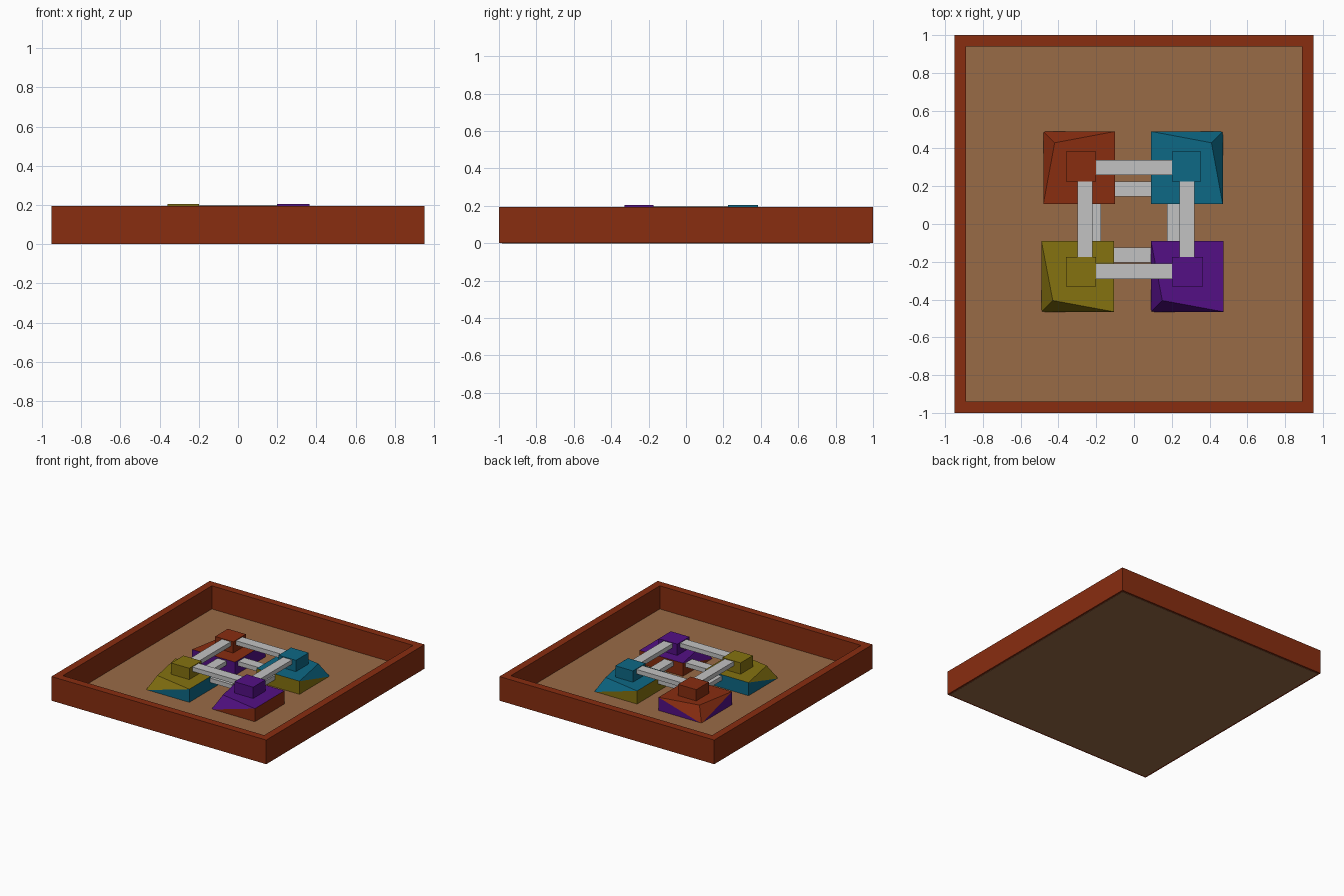
import bpy, bmesh

if "Cube" in bpy.data.objects:
    bpy.data.objects.remove(bpy.data.objects["Cube"])


def material(name, r, g, b):
    m = bpy.data.materials.new(name)
    lin = [((c / 255 + 0.055) / 1.055) ** 2.4 for c in (r, g, b)]
    m.diffuse_color = (*lin, 1)
    m.use_nodes = True
    m.node_tree.nodes["Principled BSDF"].inputs["Base Color"].default_value = m.diffuse_color
    return m


RUST = material("rust", 136, 45, 16)
BROWN = material("brown", 153, 107, 70)
TEAL = material("teal", 13, 104, 133)
OLIVE = material("olive", 133, 114, 16)
PURPLE = material("purple", 83, 16, 133)
GREY = material("light grey", 194, 194, 194)


def finish(name, bm, mats):
    bmesh.ops.recalc_face_normals(bm, faces=bm.faces)
    me = bpy.data.meshes.new(name)
    bm.to_mesh(me)
    bm.free()
    for m in mats:
        me.materials.append(m)
    ob = bpy.data.objects.new(name, me)
    bpy.context.collection.objects.link(ob)
    return ob


def box(name, x0, x1, y0, y1, z0, z1, mat):
    bm = bmesh.new()
    bmesh.ops.create_cube(bm, size=1)
    for v in bm.verts:
        v.co = (x1 if v.co.x > 0 else x0, y1 if v.co.y > 0 else y0,
                z1 if v.co.z > 0 else z0)
    return finish(name, bm, [mat])


def block(name, x0, x1, y0, y1, z0, z1, lean, sx, sy, top_mat, side_mat):
    """Box with coloured top; the corner on side (sx, sy) leans inward."""
    bm = bmesh.new()
    ring = [(x0, y0), (x1, y0), (x1, y1), (x0, y1)]
    k = ring.index((x1 if sx > 0 else x0, y1 if sy > 0 else y0))
    ring = ring[k:] + ring[:k]                       # leaning corner first
    lo = [bm.verts.new((x, y, z0)) for x, y in ring]
    tops = [(ring[0][0] - sx * lean, ring[0][1] - sy * lean)] + ring[1:]
    hi = [bm.verts.new((x, y, z1)) for x, y in tops]
    bm.faces.new(hi)
    bm.faces.new(lo[::-1]).material_index = 1
    for i in (1, 2):
        bm.faces.new((lo[i], lo[i + 1], hi[i + 1], hi[i])).material_index = 1
    # the two sides beside the leaning corner are split in two colours
    for i in (1, 3):
        bm.faces.new((lo[0], hi[i], hi[0]))
        bm.faces.new((lo[0], lo[i], hi[i])).material_index = 1
    return finish(name, bm, [top_mat, side_mat])


# tray: floor and four walls
box("tray_floor", -0.935, 0.935, -0.985, 0.985, 0, 0.01, BROWN)
for s, n in ((-1, "left"), (1, "right")):
    a, b = sorted((s * 0.89, s * 0.95))
    box(f"wall_{n}", a, b, -1, 1, 0.002, 0.195, RUST)
for s, n in ((-1, "front"), (1, "back")):
    a, b = sorted((s * 0.94, s * 1.0))
    box(f"wall_{n}", -0.89, 0.89, a, b, 0.002, 0.195, RUST)

# corner towers: large lower block, small upper block
# name, x range, y range, small x range, small y range, leaning corner, colours
TOWERS = [
    ("back_left", (-0.48, -0.10), (0.105, 0.49), (-0.36, -0.20), (0.225, 0.385), (-1, 1), RUST, PURPLE),
    ("back_right", (0.09, 0.47), (0.105, 0.49), (0.20, 0.355), (0.225, 0.385), (1, 1), TEAL, OLIVE),
    ("front_left", (-0.49, -0.105), (-0.465, -0.09), (-0.36, -0.20), (-0.33, -0.175), (-1, -1), OLIVE, TEAL),
    ("front_right", (0.09, 0.475), (-0.465, -0.09), (0.20, 0.365), (-0.33, -0.175), (1, -1), PURPLE, RUST),
]
for n, bx, by, tx, ty, (sx, sy), a, b in TOWERS:
    lean = (-1, -1) if n == "front_right" else (sx, sy)
    block(f"{n}_lower_block", *bx, *by, 0.005, 0.115, 0.06, *lean, a, b)
    block(f"{n}_upper_block", *tx, *ty, 0.115, 0.205, 0.0, sx, sy, a, a)

# upper ring of bars between the small blocks
box("upper_bar_back", -0.20, 0.20, 0.26, 0.34, 0.165, 0.2, GREY)
box("upper_bar_front", -0.20, 0.20, -0.29, -0.21, 0.165, 0.2, GREY)
box("upper_bar_left", -0.30, -0.22, -0.175, 0.225, 0.165, 0.2, GREY)
box("upper_bar_right", 0.24, 0.32, -0.175, 0.225, 0.165, 0.2, GREY)

# lower ring of bars between the large blocks
box("lower_bar_back", -0.10, 0.09, 0.145, 0.225, 0.07, 0.105, GREY)
box("lower_bar_front", -0.105, 0.09, -0.205, -0.125, 0.07, 0.105, GREY)
box("lower_bar_left", -0.255, -0.175, -0.09, 0.105, 0.07, 0.105, GREY)
box("lower_bar_right", 0.175, 0.255, -0.09, 0.105, 0.07, 0.105, GREY)
